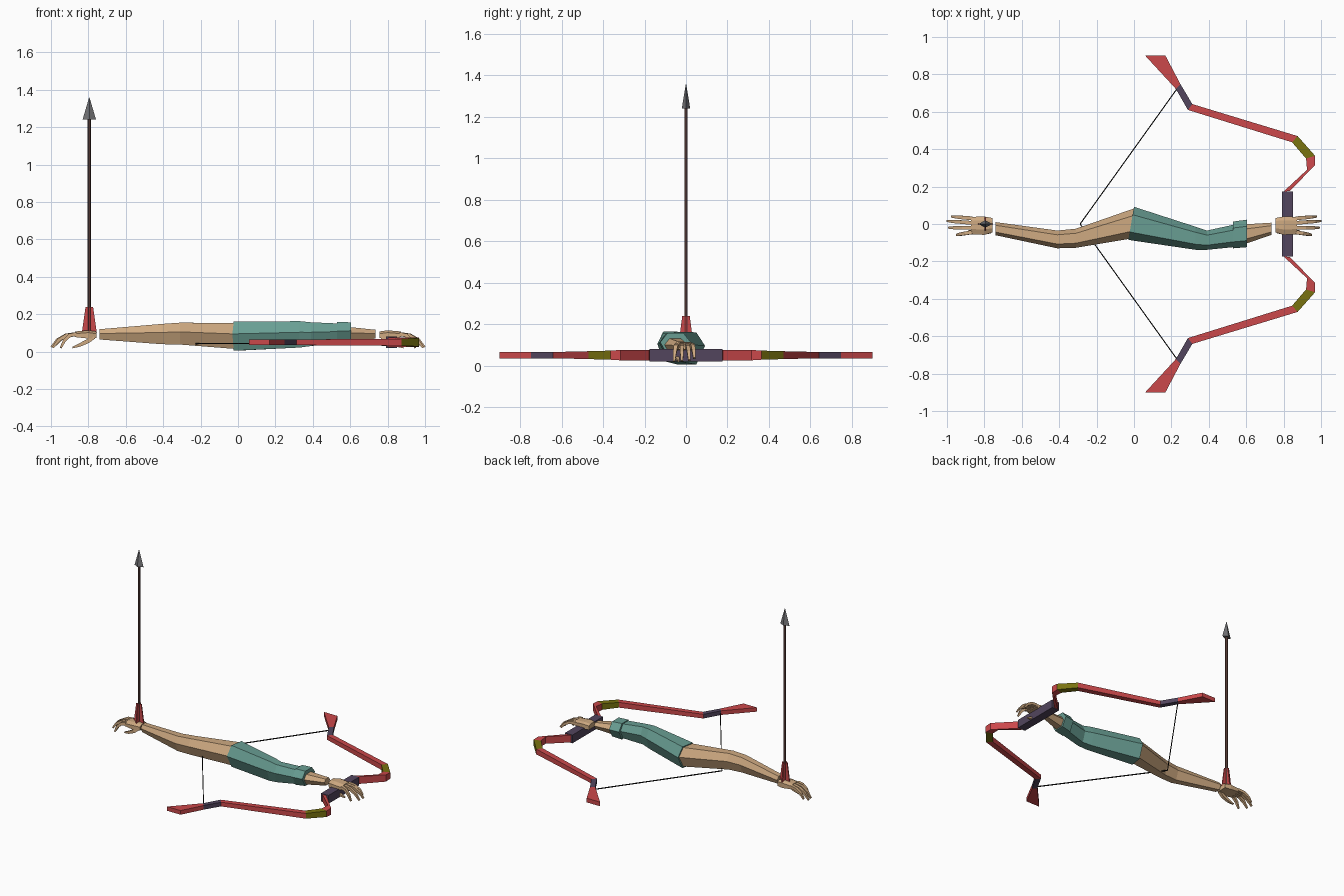
import bpy, bmesh, math
from mathutils import Vector

if "Cube" in bpy.data.objects:
    bpy.data.objects.remove(bpy.data.objects["Cube"])


def mat(name, rgb):
    m = bpy.data.materials.new(name)
    m.diffuse_color = (*rgb, 1)
    m.use_nodes = True
    m.node_tree.nodes["Principled BSDF"].inputs["Base Color"].default_value = m.diffuse_color
    return m


SKIN = mat("skin tan", (0.62, 0.40, 0.22))
TEAL = mat("sleeve teal", (0.14, 0.34, 0.29))
RED = mat("limb red", (0.60, 0.065, 0.07))
OLIVE = mat("olive", (0.19, 0.17, 0.005))
NAVY = mat("dark violet", (0.085, 0.06, 0.11))
BROWN = mat("shaft brown", (0.13, 0.06, 0.05))
GREY = mat("tip grey", (0.17, 0.17, 0.18))
BLACK = mat("string black", (0.005, 0.005, 0.005))


def finish(name, bm, *mats):
    bmesh.ops.recalc_face_normals(bm, faces=bm.faces)
    me = bpy.data.meshes.new(name)
    bm.to_mesh(me)
    bm.free()
    for m in mats:
        me.materials.append(m)
    ob = bpy.data.objects.new(name, me)
    bpy.context.collection.objects.link(ob)
    return ob


def loft(bm, rings, mats=None):
    """Skin closed rings of points and cap both ends."""
    vs = [[bm.verts.new(p) for p in r] for r in rings]
    n = len(vs[0])
    for k, (a, b) in enumerate(zip(vs, vs[1:])):
        for i in range(n):
            f = bm.faces.new((a[i], a[(i + 1) % n], b[(i + 1) % n], b[i]))
            f.material_index = mats[k] if mats else 0
    for k, r in ((0, vs[0]), (-1, vs[-1])):
        bm.faces.new(r).material_index = mats[k] if mats else 0


def tube(bm, path, radii, n=4, squash=1.0, turn=math.pi / 4):
    """Tapered n-sided bar along a path."""
    pts = [Vector(p) for p in path]
    rings = []
    for i, p in enumerate(pts):
        d = (pts[min(i + 1, len(pts) - 1)] - pts[max(i - 1, 0)]).normalized()
        u = d.cross(Vector((0, 1, 0))).normalized()
        w = d.cross(u)
        rings.append([p + radii[i] * (u * math.cos(turn + math.tau * k / n)
                                      + w * squash * math.sin(turn + math.tau * k / n))
                      for k in range(n)])
    loft(bm, rings)


def arm(name, stations, material):
    """Six-sided limb; stations are x, y back, y front, z low, z top, slant."""
    rings = []
    for x, yb, yf, z0, z1, slant in stations:
        c, h = (yb + yf) / 2, (yb - yf) / 2
        zm = z0 + (z1 - z0) * 0.58
        prof = [(h, zm), (h * .52, z1), (-h * .52, z1), (-h, zm), (-h * .52, z0), (h * .52, z0)]
        rings.append([(x + (y - h) * slant, c + y, z) for y, z in prof])
    bm = bmesh.new()
    loft(bm, rings)
    return finish(name, bm, material)


# Arms and sleeve
arm("bare_arm", [(-0.74, .01, -.06, .065, .12, 0), (-0.41, -.035, -.13, .04, .148, 0),
                 (-0.31, -.025, -.127, .038, .155, 0), (0, .083, -.08, .015, .153, .17)], SKIN)
arm("sleeve", [(0, .092, -.085, .005, .16, .17), (.33, -.015, -.138, .022, .163, 0),
               (.39, -.035, -.138, .03, .157, 0), (.55, 0, -.122, .05, .15, 0)], TEAL)
arm("cuff", [(.53, .013, -.13, .042, .158, 0), (.603, .023, -.124, .05, .157, 0)], TEAL)
arm("forearm", [(.59, -.002, -.108, .056, .132, 0), (.735, .007, -.058, .07, .117, 0)], SKIN)

# Hands: palm, four curled fingers and a thumb, mirrored
for side, s in (("left", -1), ("right", 1)):
    bm = bmesh.new()
    palm = [(.757, .032, -.045, .072, .108), (.80, .04, -.058, .07, .114), (.872, .038, -.055, .078, .108)]
    loft(bm, [[(s * x, a, z0), (s * x, a, z1 - .008), (s * x, a * .5, z1), (s * x, b * .5, z1),
               (s * x, b, z1 - .012), (s * x, b, z0)] for x, a, b, z0, z1 in palm])
    finish(side + "_palm", bm, SKIN)
    bm = bmesh.new()
    fingers = [(.030, .040, .975, .035), (.006, .016, .998, .025),
               (-.020, -.020, .99, .022), (-.044, -.058, .948, .02)]
    for y0, y1, reach, zt in fingers:
        r = reach - .865
        path = [(s * (.865 + r * t), y0 + (y1 - y0) * t, zt + (.094 - zt) * q)
                for t, q in ((0, 1), (.42, .9), (.75, .55), (1, 0))]
        tube(bm, path, [.0145, .0135, .012, .007])
    thumb = [(s * .77, -.040, .078), (s * .80, -.044, .058), (s * .845, -.042, .036), (s * .885, -.036, .022)]
    tube(bm, thumb, [.014, .016, .013, .006])
    finish(side + "_fingers", bm, SKIN)

# Bow grip
bm = bmesh.new()
loft(bm, [[(x, y, z) for x, z in ((.79, .02), (.85, .02), (.85, .08), (.79, .08))] for y in (-.175, .175)])
finish("bow_grip", bm, NAVY)

# Bow limbs: inner point, outer point, half height at each joint
JOINTS = [((.798, .172), (.835, .178), .026), ((.925, .29), (.968, .315), .025),
          ((.92, .35), (.968, .365), .022), ((.845, .437), (.875, .47), .019),
          ((.288, .61), (.312, .641), .015), ((.224, .722), (.248, .748), .015),
          ((.06, .9), (.168, .9), .015)]
for name, s in (("back_bow_limb", 1), ("front_bow_limb", -1)):
    bm = bmesh.new()
    loft(bm, [[(a[0], s * a[1], .05 - h), (b[0], s * b[1], .05 - h),
               (b[0], s * b[1], .05 + h), (a[0], s * a[1], .05 + h)] for a, b, h in JOINTS],
         [0, 0, 1, 0, 2, 0])
    finish(name, bm, RED, OLIVE, NAVY)

# Drawn bowstring
bm = bmesh.new()
for s in (1, -1):
    tube(bm, [(.235, s * .73, .045), (-.288, 0, .042)], [.004, .004])
finish("bowstring", bm, BLACK)

# Arrow: shaft, flattened diamond tip and crossed fletching
AX = -0.795
bm = bmesh.new()
tube(bm, [(AX, 0, .09), (AX, 0, 1.26)], [.009, .009], 6, turn=0)
finish("arrow_shaft", bm, BROWN)
bm = bmesh.new()
tube(bm, [(AX, 0, 1.24), (AX, 0, 1.36)], [.036, .0008], 4, squash=.56, turn=0)
finish("arrow_tip", bm, GREY)
bm = bmesh.new()
for ux, uy, w in ((1, 0, .04), (0, 1, .036)):
    rings = []
    for z, k in ((.10, w), (.24, w * .5)):
        rings.append([(AX + a * k * ux + b * uy * .004, a * k * uy + b * ux * .004, z)
                      for a, b in ((-1, -1), (1, -1), (1, 1), (-1, 1))])
    loft(bm, rings)
finish("fletching", bm, RED)
